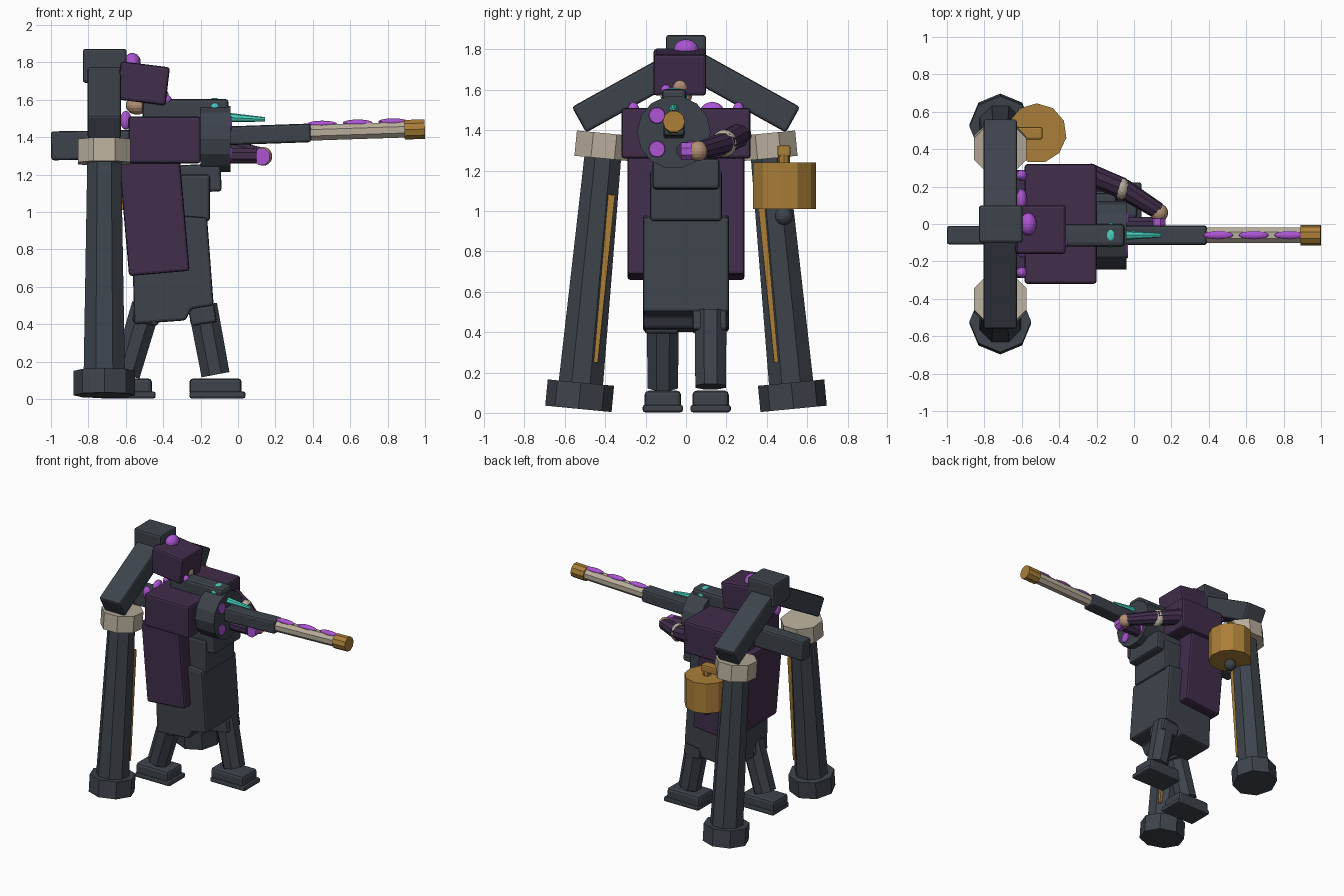
import bpy, bmesh
from math import radians, cos, sin, pi
from mathutils import Vector, Matrix

cube = bpy.data.objects.get("Cube")
if cube:
    bpy.data.objects.remove(cube, do_unlink=True)


def material(name, rgb):
    m = bpy.data.materials.new(name)
    m.use_nodes = True
    m.diffuse_color = (*rgb, 1)
    m.node_tree.nodes["Principled BSDF"].inputs["Base Color"].default_value = (*rgb, 1)
    return m


slate = material("slate", (0.047, 0.057, 0.072))
plum = material("plum", (0.052, 0.026, 0.07))
ivory = material("ivory", (0.48, 0.42, 0.33))
gold = material("gold", (0.4, 0.21, 0.04))
violet = material("violet", (0.41, 0.09, 0.65))
teal = material("teal", (0.06, 0.64, 0.51))
skin = material("skin", (0.45, 0.28, 0.18))


def finish(name, bm, mat, matrix=None, bevel=0.0):
    if matrix:
        bm.transform(matrix)
    bmesh.ops.recalc_face_normals(bm, faces=bm.faces)
    mesh = bpy.data.meshes.new(name)
    bm.to_mesh(mesh)
    bm.free()
    mesh.materials.append(mat)
    ob = bpy.data.objects.new(name, mesh)
    bpy.context.collection.objects.link(ob)
    if bevel:
        mod = ob.modifiers.new("Bevel", "BEVEL")
        mod.width, mod.segments = bevel, 2
    return ob


def box(name, x, y, z, mat, turn=0, axis="Y", bevel=0.015):
    """Box from (min, max) ranges, turned about its own centre."""
    bm = bmesh.new()
    bmesh.ops.create_cube(bm, size=1)
    mid = Vector([sum(r) / 2 for r in (x, y, z)])
    size = Vector([r[1] - r[0] for r in (x, y, z)])
    m = Matrix.Translation(mid) @ Matrix.Rotation(radians(turn), 4, axis) @ Matrix.Diagonal((*size, 1))
    return finish(name, bm, mat, m, bevel)


def prism(name, a, b, r1, r2, mat, sides=8, spin=0, bevel=0.0):
    """Tapered prism running from point a to point b."""
    a, b = Vector(a), Vector(b)
    d = b - a
    bm = bmesh.new()
    bmesh.ops.create_cone(bm, cap_ends=True, segments=sides, radius1=r1, radius2=r2, depth=d.length)
    q = Vector((0, 0, 1)).rotation_difference(d)
    m = Matrix.Translation((a + b) / 2) @ q.to_matrix().to_4x4() @ Matrix.Rotation(radians(spin), 4, "Z")
    return finish(name, bm, mat, m, bevel)


def ball(name, loc, scale, mat):
    bm = bmesh.new()
    bmesh.ops.create_uvsphere(bm, u_segments=16, v_segments=10, radius=1)
    return finish(name, bm, mat, Matrix.Translation(loc) @ Matrix.Diagonal((*scale, 1)))


def extrude_profile(name, pts, half, mat, bevel):
    """Side profile in x and z, extruded across y."""
    bm = bmesh.new()
    face = bm.faces.new([bm.verts.new((x, -half, z)) for x, z in pts])
    out = bmesh.ops.extrude_face_region(bm, geom=[face])
    bmesh.ops.translate(bm, vec=(0, 2 * half, 0), verts=[v for v in out["geom"] if isinstance(v, bmesh.types.BMVert)])
    return finish(name, bm, mat, bevel=bevel)


# Back pillars with bases, collars, gold strips and sloping roof beams
for s, side in ((-1, "right"), (1, "left")):
    def on_axis(z, inset=0, x=-0.715):
        return (x, s * (0.535 - 0.097 * z - inset), z)
    prism(side + "_pillar", on_axis(0.1), on_axis(1.3), 0.12, 0.098, slate, spin=22.5)
    prism(side + "_pillar_base", on_axis(0.02), on_axis(0.15), 0.165, 0.165, slate)
    prism(side + "_pillar_collar", on_axis(1.26), on_axis(1.385), 0.152, 0.152, ivory, spin=22.5)
    prism(side + "_pillar_strip", on_axis(0.25, 0.06, -0.63), on_axis(1.08, 0.06, -0.645),
          0.02, 0.026, gold, sides=4, spin=45)
    box(side + "_roof_beam", (-0.805, -0.625), (s * 0.285 - 0.28, s * 0.285 + 0.28), (1.515, 1.66),
        slate, turn=-s * 29, axis="X")

# Body, skirt and cloak
box("cloak", (-0.61, -0.285), (-0.29, 0.29), (0.67, 1.29), plum, turn=-5)
extrude_profile("skirt", [(-0.555, 0.4), (-0.28, 0.42), (-0.25, 0.48), (-0.13, 0.5),
                          (-0.165, 0.97), (-0.57, 1.0)], 0.213, slate, 0.015)
box("waist", (-0.5, -0.15), (-0.178, 0.178), (0.95, 1.2), slate)
box("chest", (-0.5, -0.09), (-0.165, 0.165), (1.1, 1.25), slate, turn=-3)
box("shoulders", (-0.585, -0.2), (-0.32, 0.32), (1.26, 1.51), plum)
for y, w in ((-0.26, 0.03), (-0.13, 0.05), (0, 0.05), (0.13, 0.06), (0.26, 0.03)):
    ball("collar_gem", (-0.6, y, 1.49), (0.03, w, 0.05), violet)

# Head
box("crown_block", (-0.83, -0.595), (-0.1, 0.1), (1.69, 1.872), slate)
box("hood", (-0.64, -0.375), (-0.16, 0.1), (1.585, 1.79), plum, turn=7)
ball("hood_gem", (-0.565, 0, 1.8), (0.045, 0.06, 0.05), violet)
ball("face", (-0.415, -0.03, 1.62), (0.045, 0.048, 0.045), skin)
ball("neck", (-0.54, -0.03, 1.57), (0.06, 0.06, 0.05), skin)
ball("cheek_gem", (-0.38, -0.1, 1.6), (0.025, 0.025, 0.025), violet)

# Long gun, slightly raised toward the muzzle
GY = -0.06
def gun(x, up=0, side=0):
    return (x, GY + side, 1.41 + 0.033 * x + up)

box("gun_stock", (-1, -0.5), (-0.11, -0.01), (1.28, 1.435), slate, turn=-1)
prism("gun_drum", (-0.2, GY, 1.39), (-0.04, GY, 1.39), 0.182, 0.182, slate, sides=14)
box("gun_top_rail", (-0.51, -0.05), (GY - 0.06, GY + 0.06), (1.48, 1.605), slate, bevel=0.02)
box("gun_receiver", (-0.06, 0.39), (-0.112, -0.008), (1.365, 1.465), slate, turn=-2)
prism("gun_barrel", gun(0.36), gun(0.9), 0.045, 0.045, ivory, spin=22.5)
prism("gun_muzzle", gun(0.89), gun(0.999), 0.055, 0.055, gold, sides=10)
for x in (0.45, 0.64, 0.83):
    ball("barrel_gem", gun(x, 0.045), (0.08, 0.022, 0.018), violet)
for a in (135, 225, 315):
    y, z = GY + 0.118 * cos(radians(a)), 1.39 + 0.118 * sin(radians(a))
    prism("drum_gem", (-0.05, y, z), (-0.033, y, z), 0.045, 0.038, violet, sides=14)
ball("sight_orb", (-0.125, GY, 1.565), (0.045, 0.066, 0.045), teal)
prism("sight_spike", (-0.05, GY, 1.505), (0.145, GY, 1.495), 0.025, 0.012, teal, sides=8)

# Left arm reaching to the gun
prism("upper_arm", (-0.25, 0.27, 1.38), (-0.06, 0.19, 1.335), 0.06, 0.058, plum, sides=10)
ball("elbow_band", (-0.065, 0.19, 1.335), (0.045, 0.062, 0.068), ivory)
prism("forearm", (-0.06, 0.19, 1.335), (0.13, 0.07, 1.3), 0.055, 0.045, plum, sides=10)
ball("hand", (0.135, 0.06, 1.297), (0.048, 0.048, 0.05), skin)
prism("grip", (-0.04, -0.005, 1.3), (0.1, -0.005, 1.3), 0.045, 0.045, plum, sides=8, spin=22.5)
prism("grip_gem", (0.125, -0.025, 1.295), (0.125, 0.03, 1.295), 0.047, 0.047, violet, spin=22.5)

# Bell hanging from the left pillar
BX, BY = -0.52, 0.485
prism("bell", (BX, BY, 1.01), (BX, BY, 1.24), 0.16, 0.16, gold, sides=11)
prism("bell_stem", (BX, BY, 1.23), (BX, BY, 1.31), 0.03, 0.03, gold)
box("bell_hook", (-0.64, -0.49), (BY - 0.033, BY + 0.033), (1.27, 1.325), gold, bevel=0.01)
ball("bell_clapper", (BX, BY, 0.975), (0.045, 0.045, 0.045), slate)

# Legs and feet, the left one stepping forward
for side, y, hip, ankle in (("left", 0.122, -0.19, -0.12), ("right", -0.115, -0.49, -0.6)):
    lean = 9 if hip > ankle else -9
    box(side + "_hip", (hip - 0.07, hip + 0.07), (y - 0.09, y + 0.08), (0.4, 0.5), slate, turn=lean)
    prism(side + "_leg", (hip, y, 0.5), (ankle, y, 0.13), 0.085, 0.082, slate, spin=22.5)
    box(side + "_foot", (ankle - 0.14, ankle + 0.14), (y - 0.09, y + 0.09), (0.02, 0.11), slate, bevel=0.02)
    box(side + "_sole", (ankle - 0.14, ankle + 0.16), (y - 0.1, y + 0.1), (0.003, 0.04), slate, bevel=0.012)
